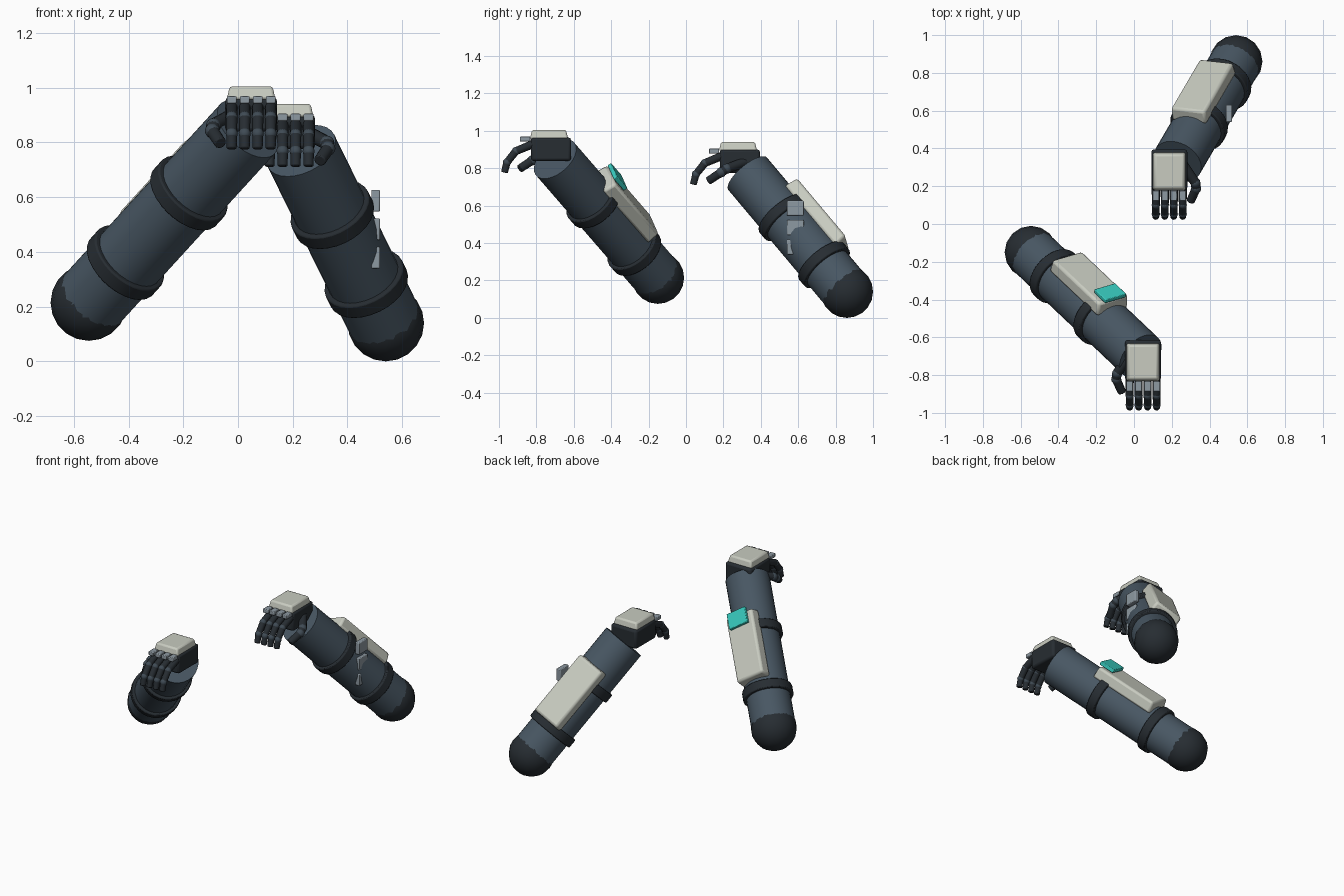
import bpy, bmesh, math
from mathutils import Vector, Matrix

if "Cube" in bpy.data.objects:
    bpy.data.objects.remove(bpy.data.objects["Cube"])


def material(name, rgb):
    m = bpy.data.materials.new(name)
    m.diffuse_color = (*rgb, 1)
    m.use_nodes = True
    m.node_tree.nodes["Principled BSDF"].inputs["Base Color"].default_value = m.diffuse_color
    return m


SLEEVE = material("slate_sleeve", (0.065, 0.095, 0.125))
DARK = material("dark_rubber", (0.02, 0.026, 0.032))
JOINT = material("joint_slate", (0.05, 0.07, 0.09))
SHELL = material("pale_shell", (0.58, 0.6, 0.53))
TEAL = material("teal_screen", (0.04, 0.6, 0.52))
METAL = material("grey_metal", (0.27, 0.32, 0.36))


def finish(name, bm, mat, matrix=None, bevel=0, segments=2):
    if matrix:
        bm.transform(matrix)
    me = bpy.data.meshes.new(name)
    bm.to_mesh(me)
    bm.free()
    ob = bpy.data.objects.new(name, me)
    bpy.context.collection.objects.link(ob)
    me.materials.append(mat)
    if bevel:
        mod = ob.modifiers.new("bevel", 'BEVEL')
        mod.width, mod.segments = bevel, segments
    bpy.ops.object.select_all(action='DESELECT')
    ob.select_set(True)
    bpy.context.view_layer.objects.active = ob
    bpy.ops.object.shade_smooth_by_angle(angle=math.radians(35))
    return ob


def box(name, centre, size, mat, bevel=0, frame=None, taper=1.0):
    bm = bmesh.new()
    bmesh.ops.create_cube(bm, size=1)
    for v in bm.verts:
        k = taper if v.co.z > 0 else 1
        v.co = Vector((v.co.x * size[0] * k, v.co.y * size[1] * k, v.co.z * size[2]))
    m = Matrix.Translation(centre) @ (frame.to_4x4() if frame else Matrix())
    return finish(name, bm, mat, m, bevel)


def add_rod(bm, a, b, r1, r2, sides):
    a, b = Vector(a), Vector(b)
    q = (b - a).to_track_quat('Z', 'Y').to_matrix().to_4x4()
    bmesh.ops.create_cone(bm, cap_ends=True, segments=sides, radius1=r1, radius2=r2,
                          depth=(b - a).length, matrix=Matrix.Translation((a + b) / 2) @ q)


def rod(name, a, b, r, mat, sides=24, bevel=0):
    bm = bmesh.new()
    add_rod(bm, a, b, r, r, sides)
    return finish(name, bm, mat, None, bevel)


def digit(name, pts, r):
    # tapered segments with a small ball at every joint
    bm, balls = bmesh.new(), bmesh.new()
    for i, (a, b) in enumerate(zip(pts, pts[1:])):
        add_rod(bm, a, b, r * (1 - 0.06 * i), r * (0.95 - 0.06 * i), 12)
    for p in pts[1:-1]:
        bmesh.ops.create_uvsphere(balls, u_segments=12, v_segments=8, radius=r,
                                  matrix=Matrix.Translation(p))
    finish(name, bm, DARK, None, 0.004)
    finish(name + "_joints", balls, JOINT)


def hand(side, origin, s):
    # origin is the palm centre, s = +1 puts the thumb towards -x
    def at(x, y, z):
        return Vector(origin) + Vector((x * s, y, z))
    box(side + "_palm", at(0, 0, 0), (0.19, 0.215, 0.125), DARK, 0.014)
    box(side + "_hand_back_plate", at(0, -0.01, 0.079), (0.178, 0.205, 0.048), SHELL, 0.01, taper=0.88)
    for i in range(4):
        x = -0.071 + i * 0.0475
        digit(f"{side}_finger_{i + 1}",
              [at(x, -0.09, 0.03), at(x, -0.187, -0.01), at(x, -0.235, -0.07), at(x, -0.249, -0.125)], 0.022)
        box(f"{side}_knuckle_{i + 1}", at(x, -0.138, 0.054), (0.036, 0.055, 0.026), METAL, 0.004)
    digit(side + "_thumb",
          [at(-0.07, 0.03, -0.005), at(-0.138, -0.07, -0.04), at(-0.142, -0.1, -0.06), at(-0.112, -0.168, -0.105)],
          0.027)


def arm(side, elbow, wrist, normal):
    elbow, wrist = Vector(elbow), Vector(wrist)
    d = (wrist - elbow).normalized()
    n = Vector(normal)
    n = (n - d * n.dot(d)).normalized()
    w = n.cross(d)
    frame = Matrix((w, -d, n)).transposed()
    if frame.determinant() < 0:
        frame = Matrix((w, d, n)).transposed()
    rod(side + "_forearm_sleeve", elbow, wrist, 0.135, SLEEVE, 28)
    bm = bmesh.new()
    bmesh.ops.create_uvsphere(bm, u_segments=16, v_segments=10, radius=0.14)
    finish(side + "_elbow_ball", bm, DARK, Matrix.Translation(elbow))
    # straps round the forearm
    for i, t in enumerate((0.23, 0.63)):
        c = elbow.lerp(wrist, t)
        rod(f"{side}_strap_{i + 1}", c - d * 0.03, c + d * 0.03, 0.154, DARK, 28, 0.006)
    # armour plate on the outer side
    mid = elbow.lerp(wrist, 0.5)
    box(side + "_forearm_plate", mid + n * 0.137, (0.2, 0.45, 0.078), SHELL, 0.014, frame, 0.96)
    return elbow, d, n, frame


# front arm with its wrist screen
elbow, d, n, frame = arm("front_arm", (-0.545, -0.15, 0.215), (0.035, -0.70, 0.85), (0.165, 0.78, 0.6))
box("wrist_screen", elbow + d * 0.69 + n * 0.192, (0.135, 0.105, 0.024), TEAL, 0.004, frame)
hand("front_arm", (0.048, -0.722, 0.902), 1)

# rear arm with three side clips
arm("rear_arm", (0.54, 0.86, 0.14), (0.23, 0.33, 0.77), (-0.16, 0.76, 0.63))
hand("rear_arm", (0.187, 0.288, 0.838), -1)
for i in range(3):
    box(f"side_clip_{i + 1}", Vector((0.503, 0.585, 0.587 - i * 0.104)), (0.032, 0.09, 0.08), METAL, 0.005)
